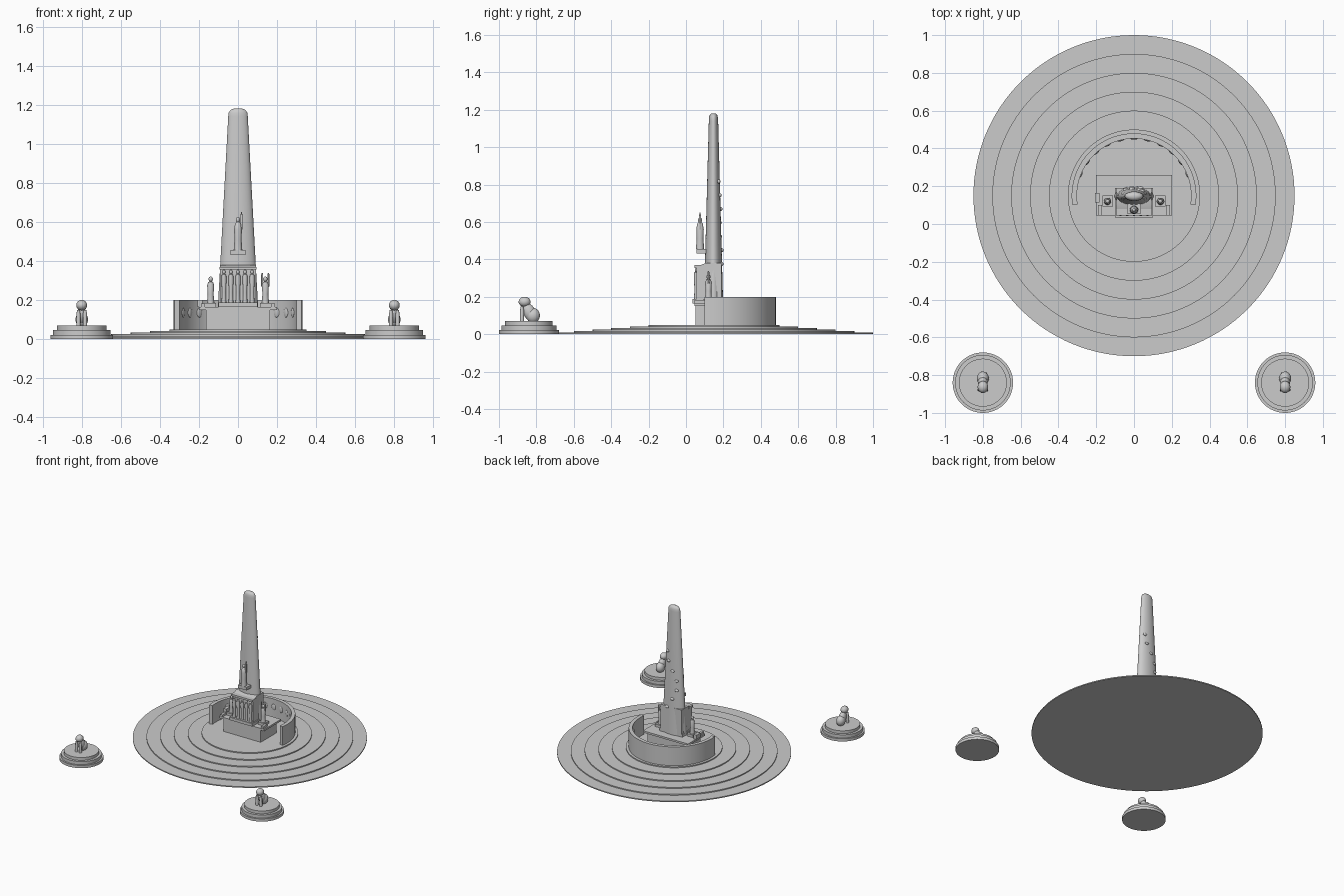
import bpy, bmesh, math

if "Cube" in bpy.data.objects:
    bpy.data.objects.remove(bpy.data.objects["Cube"])

CY = 0.15  # centre of the round plaza in y


def finish(name, bm, smooth=True):
    bmesh.ops.recalc_face_normals(bm, faces=bm.faces)
    me = bpy.data.meshes.new(name)
    bm.to_mesh(me)
    bm.free()
    ob = bpy.data.objects.new(name, me)
    bpy.context.collection.objects.link(ob)
    if smooth:
        bpy.context.view_layer.objects.active = ob
        ob.select_set(True)
        bpy.ops.object.shade_smooth_by_angle(angle=math.radians(35))
        ob.select_set(False)
    return ob


def box(name, x0, x1, y0, y1, z0, z1):
    bm = bmesh.new()
    bmesh.ops.create_cube(bm, size=1)
    for v in bm.verts:
        v.co = (x0 if v.co.x < 0 else x1, y0 if v.co.y < 0 else y1, z0 if v.co.z < 0 else z1)
    return finish(name, bm, False)


def ball(name, loc, scale, rot=(0, 0, 0)):
    bm = bmesh.new()
    bmesh.ops.create_uvsphere(bm, u_segments=20, v_segments=12, radius=1)
    ob = finish(name, bm)
    ob.location, ob.scale, ob.rotation_euler = loc, scale, rot
    return ob


def lathe(name, cx, cy, profile, squash=1.0, n=32):
    """Stack of rings (radius, z), closed at both ends; squash scales y."""
    bm = bmesh.new()
    rings = []
    for r, z in profile:
        rings.append([bm.verts.new((cx + r * math.cos(2 * math.pi * i / n),
                                    cy + r * squash * math.sin(2 * math.pi * i / n), z)) for i in range(n)])
    for a, b in zip(rings, rings[1:]):
        for i in range(n):
            j = (i + 1) % n
            bm.faces.new((a[i], a[j], b[j], b[i]))
    bm.faces.new(rings[0])
    bm.faces.new(rings[-1])
    return finish(name, bm)


def extrude(name, pts, vec):
    bm = bmesh.new()
    face = bm.faces.new([bm.verts.new(p) for p in pts])
    new = bmesh.ops.extrude_face_region(bm, geom=[face])
    bmesh.ops.translate(bm, vec=vec, verts=[v for v in new["geom"] if isinstance(v, bmesh.types.BMVert)])
    return finish(name, bm)


def steps(radii, heights):
    prof, z = [], 0
    for r, h in zip(radii, heights):
        prof += [(r, z), (r, h)]
        z = h
    return prof


# stepped round plaza
lathe("stepped_plaza", 0, CY, steps([0.85 - 0.1 * i for i in range(6)],
                                    [0.05 * (i + 1) / 6 for i in range(6)]), n=128)

# curved wall behind the monument
angles = [math.radians(-8.7 + 197.4 * i / 56) for i in range(57)]
outer = [(0.33 * math.cos(a), CY + 0.33 * math.sin(a), 0.05) for a in angles]
inner = [(0.302 * math.cos(a), CY + 0.302 * math.sin(a), 0.05) for a in reversed(angles)]
extrude("curved_wall", outer + inner, (0, 0, 0.15))

# oval medallions on the inside of the wall
for i in range(11):
    a = math.radians(22 + 13.6 * i)
    ball("wall_medallion", (0.302 * math.cos(a), CY + 0.302 * math.sin(a), 0.135),
         (0.006, 0.018, 0.024), (0, 0, a))

# podium with its top slab
box("podium", -0.165, 0.165, 0.052, 0.25, 0.05, 0.15)
box("podium_slab", -0.2, 0.2, 0.045, 0.26, 0.15, 0.165)

# block with sloped top, carrying the row of figures
section = [(0.055, 0.165), (0.19, 0.165), (0.19, 0.38), (0.105, 0.38), (0.055, 0.36)]
extrude("relief_block", [(-0.093, y, z) for y, z in section], (0.186, 0, 0))
box("relief_step", -0.1, 0.1, 0.035, 0.19, 0.165, 0.188)
box("relief_cornice", -0.095, 0.095, 0.046, 0.1, 0.355, 0.37)
for i in range(5):
    x = -0.072 + 0.036 * i
    lathe("relief_figure", x, 0.055,
          [(0.012, 0.188), (0.010, 0.24), (0.013, 0.31), (0.011, 0.33), (0.004, 0.335)], n=16)
    ball("relief_head", (x, 0.055, 0.343), (0.008, 0.008, 0.011))

# tapering oval tower with rounded top
lathe("oval_tower", 0, 0.147,
      [(0.103, 0.165), (0.091, 0.38), (0.05, 1.14), (0.048, 1.158), (0.041, 1.17),
       (0.028, 1.178), (0.01, 1.181)], squash=0.5, n=48)

# bumps climbing the back of the tower
for i in range(7):
    z = 0.375 + 0.0735 * i
    w = 0.091 - (z - 0.38) * 0.054
    x = 0.6 * w * math.cos((6 - i) * 0.9)
    y = 0.147 + 0.5 * math.sqrt(w * w - x * x)
    ball("tower_bump", (x, y, z), (0.015, 0.011, 0.011))

# standing statue in front of the tower
box("statue_ledge", -0.038, 0.038, 0.055, 0.115, 0.43, 0.455)
lathe("statue_body", 0, 0.075,
      [(0.022, 0.455), (0.018, 0.51), (0.02, 0.56), (0.015, 0.59), (0.006, 0.6)], n=20)
ball("statue_head", (0, 0.075, 0.61), (0.011, 0.011, 0.014))
lathe("statue_raised_arm", 0.018, 0.075, [(0.006, 0.56), (0.006, 0.63), (0.002, 0.65)], n=12)

# flanking statues on square bases
for s in (-1, 1):
    x = 0.14 * s
    box("side_base", x - 0.028, x + 0.028, 0.092, 0.15, 0.165, 0.185)
    lathe("side_body", x, 0.12,
          [(0.019, 0.185), (0.015, 0.23), (0.018, 0.275), (0.012, 0.292), (0.005, 0.296)], n=20)
    ball("side_head", (x, 0.12, 0.307), (0.011, 0.011, 0.013))
for dx in (-0.016, 0.016):
    lathe("side_raised_arm", 0.14 + dx, 0.12, [(0.005, 0.27), (0.005, 0.33), (0.003, 0.338)], n=12)

# small blocks at the slab corners
for s in (-1, 1):
    box("corner_block", 0.18 * s - 0.01, 0.18 * s + 0.01, 0.046, 0.1, 0.165, 0.182)
box("left_edge_block", -0.207, -0.182, 0.113, 0.163, 0.165, 0.2)

# seated animals on round stepped pedestals
for s in (-1, 1):
    x, y = 0.8 * s, -0.84
    lathe("round_pedestal", x, y, steps([0.16, 0.147, 0.127], [0.022, 0.047, 0.07]), n=64)
    ball("animal_haunch", (x, -0.818, 0.1), (0.032, 0.037, 0.04))
    ball("animal_body", (x, -0.838, 0.118), (0.026, 0.033, 0.05), (math.radians(25), 0, 0))
    ball("animal_head", (x, -0.863, 0.173), (0.028, 0.032, 0.027))
    for d in (-0.017, 0.017):
        lathe("animal_foreleg", x + d, -0.877, [(0.011, 0.07), (0.01, 0.13), (0.006, 0.15)], n=16)
